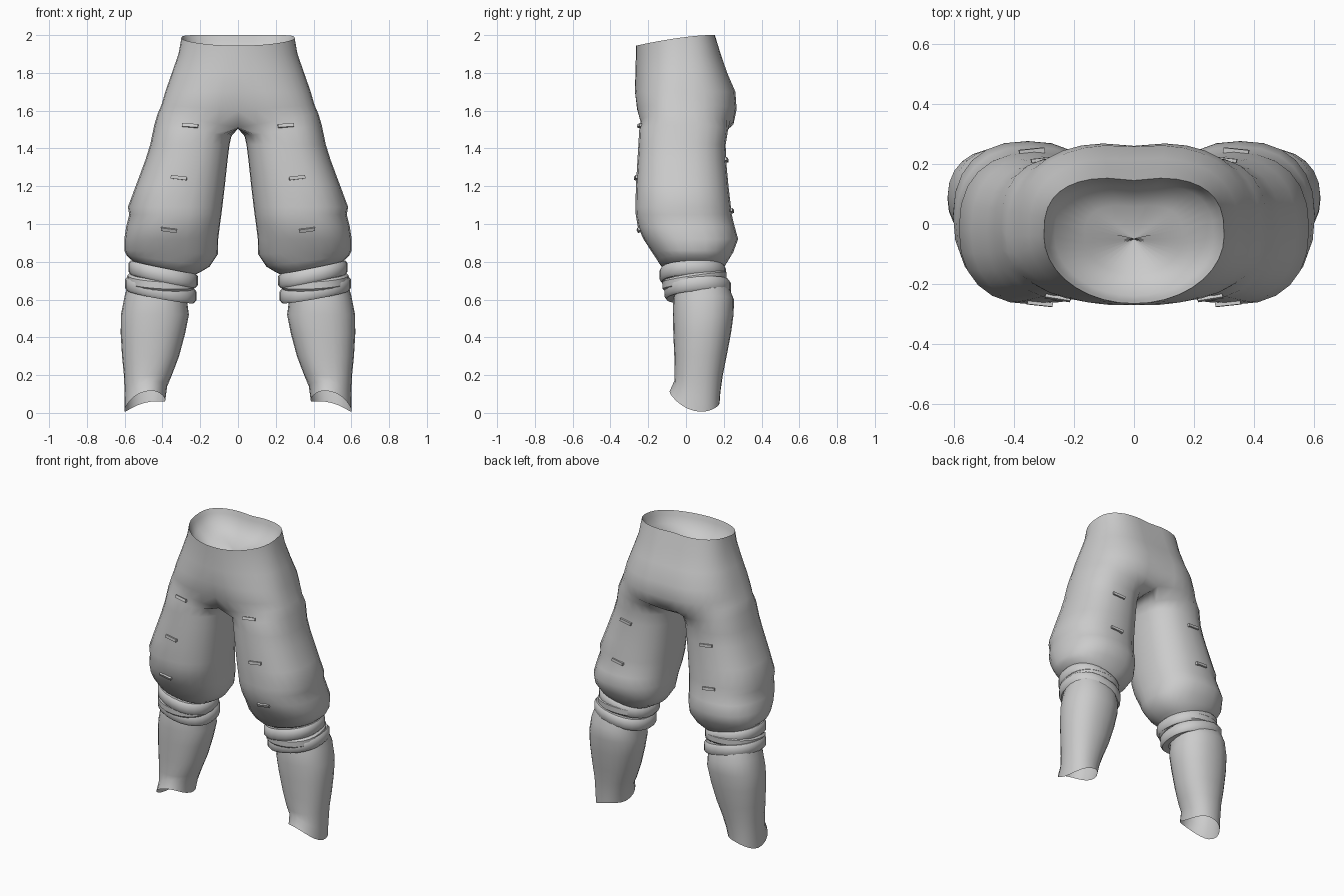
import bpy, bmesh, math
from mathutils import Vector, Matrix
from mathutils.bvhtree import BVHTree

if "Cube" in bpy.data.objects:
    bpy.data.objects.remove(bpy.data.objects["Cube"])

M, K = 19, 7          # points on the outer arc and on the inner thigh


def spow(v, p):
    return math.copysign(abs(v) ** p, v)


def oval(inn, out, yf, yb, angles, p=0.85):
    """Rounded section between x limits inn/out and y limits yf/yb."""
    cx, rx, cy, ry = (inn + out) / 2, (out - inn) / 2, (yf + yb) / 2, (yb - yf) / 2
    pts = []
    for a in angles:
        c, s = math.cos(math.radians(a)), math.sin(math.radians(a))
        pts.append((cx + rx * spow(c, p), cy + ry * spow(s, p), spow(c, p), spow(s, p)))
    return pts


def skin(bm, rows, closed=True):
    for a, b in zip(rows, rows[1:]):
        n = len(a)
        for i in range(n if closed else n - 1):
            j = (i + 1) % n
            bm.faces.new((a[i], a[j], b[j], b[i]))


def finish(bm, name, angle=40):
    bmesh.ops.remove_doubles(bm, verts=bm.verts, dist=1e-4)
    bmesh.ops.recalc_face_normals(bm, faces=bm.faces)
    me = bpy.data.meshes.new(name)
    bm.to_mesh(me)
    bm.free()
    me.shade_smooth()
    me.set_sharp_from_angle(angle=math.radians(angle))
    ob = bpy.data.objects.new(name, me)
    bpy.context.collection.objects.link(ob)
    mod = ob.modifiers.new("mirror", 'MIRROR')
    mod.merge_threshold = 0.001
    return ob


# --- breeches: half pelvis flowing into one thigh, mirrored ---
bm = bmesh.new()
# z, half width, front y, back y, front power, back power, front dent, back dent, centre drop
PELVIS = [
    (2.00, .300, -.265, .160, 1.0, .70, 0, .015, 0),
    (1.90, .315, -.265, .190, 1.0, .72, 0, .010, 0),
    (1.80, .350, -.268, .225, .95, .75, 0, .010, 0),
    (1.70, .385, -.275, .270, .88, .78, .005, .012, 0),
    (1.63, .405, -.275, .280, .82, .78, .03, .02, .03),
    (1.585, .425, -.262, .272, .80, .78, .055, .04, .075),
]
rows = []
for k, (z, rx, yf, yb, pf, pb, df, db, drop) in enumerate(PELVIS):
    row = []
    for i in range(M):
        t = math.pi * (i / (M - 1) - 0.5)
        s, c = math.sin(t), max(math.cos(t), 0)
        if i in (0, M - 1):
            c = 0
        x = rx * c ** (pf if s < 0 else pb)
        mid = 1 - x / rx
        y = -.04 + (spow(s, pf) * (-.04 - yf) + df * mid ** 3 if s < 0
                    else s ** pb * (yb + .04) - db * mid ** 3)
        zz = z - drop * mid
        if k == 0:      # waistline dips at the front
            zz -= .055 * max(0, min(1, (.12 - y) / .38)) ** 1.5
        row.append(Vector((x, y, zz)))
    rows.append(row)
# shallow lining inside the waist
lining = [[Vector((v.x * f, -.05 + (v.y + .05) * f, v.z - d)) for v in rows[0]]
          for f, d in ((0, .16), (.55, .14), (.88, .08), (.96, .03))]
prows = [[bm.verts.new(v) for v in r] for r in lining + rows]
for a, b in zip(prows, prows[1:]):
    for i in range(M - 1):
        bm.faces.new((a[i], a[i + 1], b[i + 1], b[i]))
# crotch strip on the centre line, back to front
f, b = prows[-1][0].co, prows[-1][-1].co
strip = [bm.verts.new((0, b.y + (f.y - b.y) * (j + 1) / (K + 1), 1.505)) for j in range(K)]
ANG = [-135 + 270 * i / (M - 1) for i in range(M)] + [135 + 90 * (j + 1) / (K + 1) for j in range(K)]
# z, inner x, outer x, front y, back y, tilt
THIGH = [
    (1.495, .035, .443, -.248, .222, .03),
    (1.42, .045, .465, -.252, .210, 0),
    (1.34, .055, .490, -.257, .212, 0),
    (1.20, .070, .542, -.265, .225, 0),
    (1.09, .083, .583, -.268, .238, 0),
    (1.05, .088, .576, -.266, .242, 0),
    (.985, .097, .592, -.255, .258, 0),
    (.92, .105, .602, -.225, .276, 0),
    (.85, .107, .602, -.180, .250, .01),
    (.805, .150, .590, -.150, .222, .03),
    (.78, .200, .570, -.130, .205, .035),
    (.76, .240, .545, -.090, .180, .035),
]
legs = [prows[-1] + strip]
for z, inn, out, yf, yb, tilt in THIGH:
    legs.append([bm.verts.new((x, y, z + tilt * nx)) for x, y, nx, ny in oval(inn, out, yf, yb, ANG)])
skin(bm, legs)
bm.normal_update()
tree = BVHTree.FromBMesh(bm)
finish(bm, "breeches", 50)

# --- knee wraps: tilted fabric bands ---
RING = [360 * i / 24 for i in range(24)]


def wrap(name, z, h, inn, out, yf, yb, tx, ty):
    bm = bmesh.new()
    rows = []
    for dz, g in ((.42, -.05), (.5, -.012), (.3, 0), (-.3, 0), (-.5, -.012), (-.42, -.05)):
        rows.append([bm.verts.new((x, y, z + dz * h + tx * nx + ty * ny))
                     for x, y, nx, ny in oval(inn - g, out + g, yf - g, yb + g, RING, .9)])
    skin(bm, rows)
    finish(bm, name)


wrap("upper_knee_wrap", .735, .075, .212, .580, -.140, .212, .035, .005)
wrap("crossed_knee_wrap", .700, .060, .220, .585, -.125, .215, .010, .025)
wrap("lower_knee_wrap", .652, .075, .220, .598, -.115, .238, .032, .012)

# --- lower legs, open at a slanted hem ---
bm = bmesh.new()
SHIN = [
    (.68, .26, .575, -.05, .22, .03),
    (.60, .268, .600, -.068, .254, .02),
    (.52, .260, .620, -.070, .252, 0),
    (.42, .280, .621, -.067, .238, 0),
    (.30, .312, .614, -.062, .215, 0),
    (.20, .350, .604, -.060, .195, 0),
    (.14, .375, .600, -.062, .182, 0),
]
rows = [[bm.verts.new((x, y, z + t * nx)) for x, y, nx, ny in oval(i, o, yf, yb, RING, .9)]
        for z, i, o, yf, yb, t in SHIN]
hem = oval(.385, .602, -.087, .178, RING, .9)
rows.append([bm.verts.new((x, y, max(0, .038 - .028 * nx - .03 * ny + .045 * ny * ny)))
             for x, y, nx, ny in hem])
# lift the ring above the hem so it follows the slant
for v, (x, y, nx, ny) in zip(rows[-2], hem):
    v.co.z += .03 * max(0, -ny) - .05 * max(0, nx) - .03 * max(0, ny)
skin(bm, rows)
finish(bm, "lower_leg")

# --- small stitched loops on the thighs: x, z, side (-1 front, 1 back) ---
bm = bmesh.new()
for x, z, side in ((.253, 1.52, -1), (.313, 1.245, -1), (.365, .97, -1),
                   (.30, 1.34, 1), (.34, 1.07, 1)):
    hit, nor, _, _ = tree.ray_cast(Vector((x, side, z)), Vector((0, -side, 0)))
    if hit is None:
        continue
    if nor.y * side < 0:
        nor = -nor
    across = Vector((1, 0, .12))
    across = (across - nor * across.dot(nor)).normalized()
    up = nor.cross(across)
    rot = Matrix((across, up, nor)).transposed().to_4x4()
    bmesh.ops.create_cube(bm, size=1, matrix=Matrix.Translation(hit) @ rot @
                          Matrix.Diagonal((.085, .018, .022, 1)))
finish(bm, "thigh_loops", 30)
